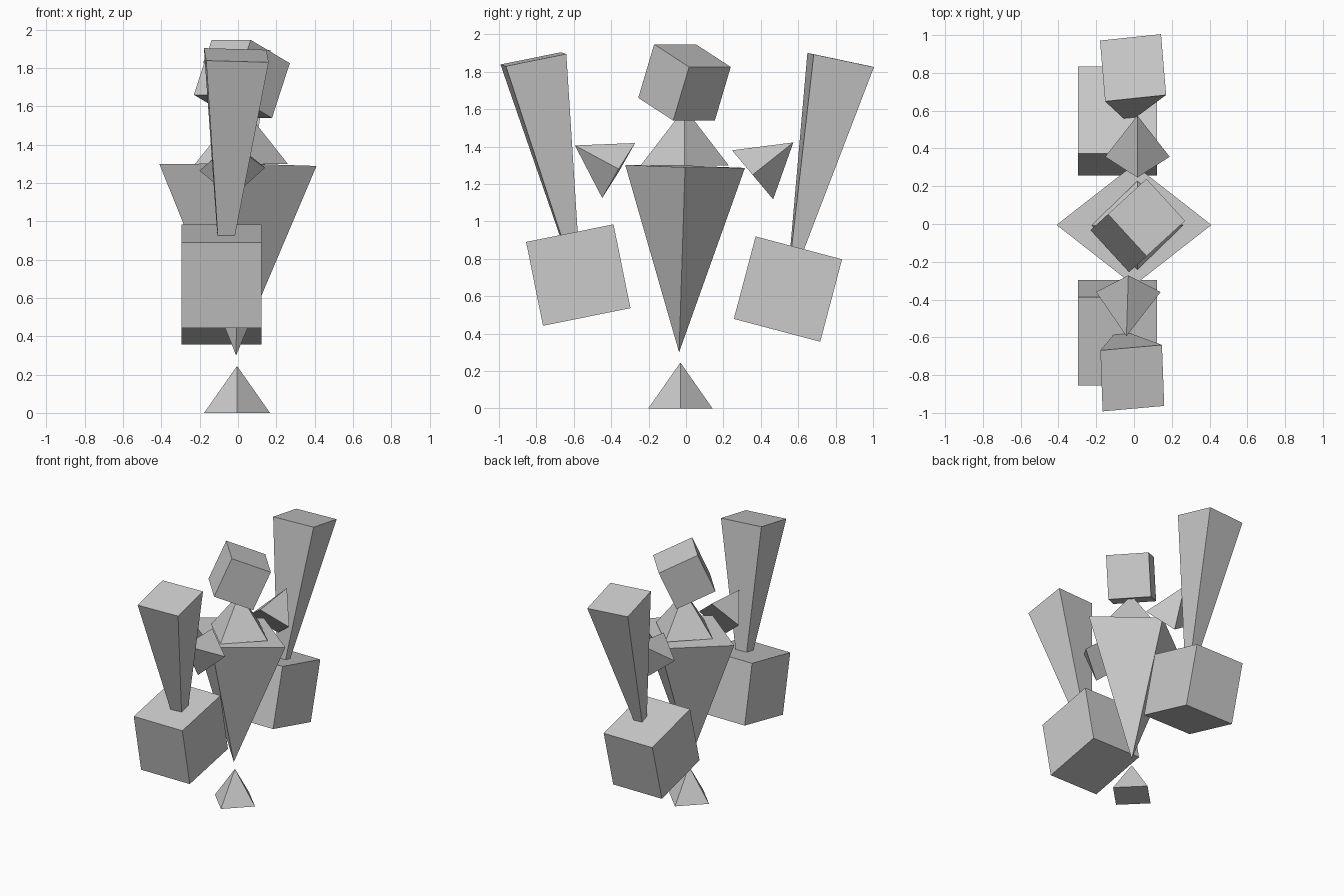
import bpy
import bmesh
from math import radians
from mathutils import Vector, Matrix, Euler

if "Cube" in bpy.data.objects:
    bpy.data.objects.remove(bpy.data.objects["Cube"])


def finish(name, bm):
    bmesh.ops.recalc_face_normals(bm, faces=bm.faces)
    mesh = bpy.data.meshes.new(name)
    bm.to_mesh(mesh)
    bm.free()
    obj = bpy.data.objects.new(name, mesh)
    bpy.context.collection.objects.link(obj)
    return obj


def pyramid(name, center, u, v, apex):
    """Four-sided pyramid: base corners at center +/- the half diagonals u and v."""
    c, u, v = Vector(center), Vector(u), Vector(v)
    bm = bmesh.new()
    base = [bm.verts.new(p) for p in (c + u, c + v, c - u, c - v)]
    tip = bm.verts.new(apex)
    bm.faces.new(base)
    for i in range(4):
        bm.faces.new((base[i], base[(i + 1) % 4], tip))
    return finish(name, bm)


def block(name, center, size, rotation):
    bm = bmesh.new()
    bmesh.ops.create_cube(bm, size=1)
    bm.transform(Matrix.LocRotScale(
        Vector(center), Euler([radians(a) for a in rotation]), Vector(size)))
    return finish(name, bm)


# Central column: foot, inverted torso, neck, tilted head
pyramid("foot", (-0.005, -0.03, 0), (0.172, 0, 0), (0, 0.172, 0), (-0.005, -0.03, 0.245))
pyramid("torso", (0, -0.005, 1.294), (0.41, 0, -0.005), (0, 0.32, -0.008), (-0.01, -0.037, 0.30))
pyramid("neck", (0.018, -0.007, 1.30), (0.242, 0, 0), (0, 0.235, 0), (0.018, -0.007, 1.605))
block("head", (0.02, -0.008, 1.743), (0.302, 0.302, 0.313), (0, 23.7, 42.5))

# Shoulders: pyramids pointing outwards
pyramid("shoulder_near", (-0.03, -0.36, 1.272), (0.171, 0, 0.008), (0, 0.088, 0.147),
        (-0.04, -0.594, 1.406))
pyramid("shoulder_far", (0.018, 0.356, 1.249), (0.171, 0, 0), (0, 0.11, -0.131),
        (0.018, 0.574, 1.422))

# Forearms: long inverted pyramids sunk into the fists
pyramid("forearm_near", (-0.009, -0.816, 1.867), (0.169, -0.147, -0.037),
        (0.157, 0.176, 0.028), (-0.083, -0.556, 0.58))
pyramid("forearm_far", (-0.005, 0.827, 1.863), (0.148, 0.178, -0.038),
        (0.175, -0.144, 0.03), (-0.03, 0.535, 0.60))

# Fists: large tilted blocks
block("fist_near", (-0.087, -0.576, 0.713), (0.417, 0.477, 0.457), (11.4, 0, 0))
block("fist_far", (-0.087, 0.545, 0.638), (0.417, 0.478, 0.456), (-14.8, 0, 0))
